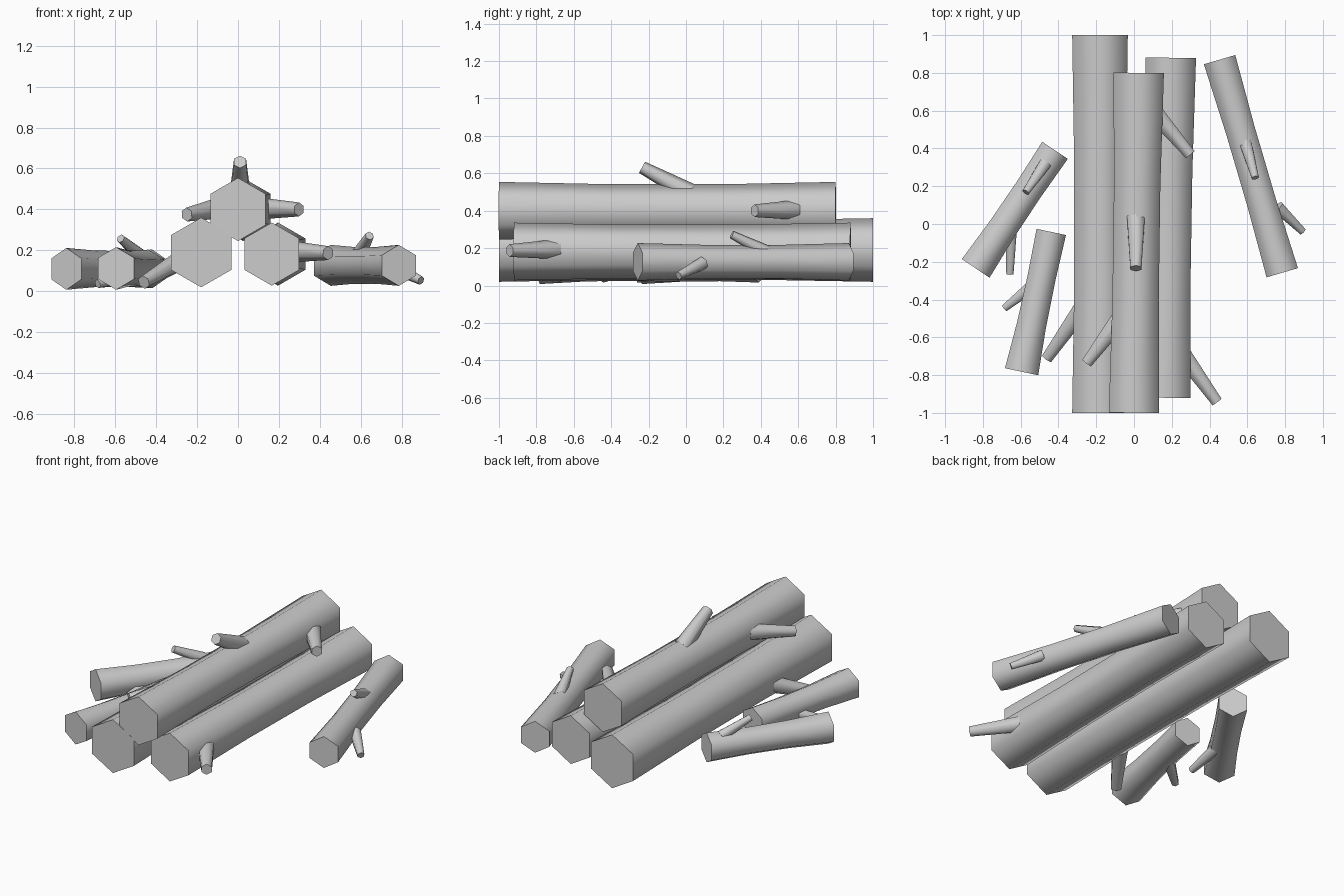
import bpy, bmesh, math
from mathutils import Vector

if "Cube" in bpy.data.objects:
    bpy.data.objects.remove(bpy.data.objects["Cube"], do_unlink=True)

GREY = (0.6, 0.6, 0.6, 1)
bark = bpy.data.materials.new("grey_wood")
bark.use_nodes = True
bark.diffuse_color = GREY
bark.node_tree.nodes["Principled BSDF"].inputs["Base Color"].default_value = GREY


def hex_rod(name, start, end, r0, r1, waist=1.0):
    """Six-sided rod with one corner up, tapered, narrowed in the middle."""
    start, end = Vector(start), Vector(end)
    axis = (end - start).normalized()
    side = axis.cross(Vector((0, 0, 1))).normalized()
    up = side.cross(axis)
    bm = bmesh.new()
    rings = []
    steps = ((0, 1), (1 / 3, waist), (2 / 3, waist), (1, 1)) if waist < 1 else ((0, 1), (1, 1))
    for t, scale in steps:
        r = (r0 + (r1 - r0) * t) * scale
        c = start.lerp(end, t)
        rings.append([bm.verts.new(c + r * (math.sin(k * math.pi / 3) * side
                                            + math.cos(k * math.pi / 3) * up))
                      for k in range(6)])
    for a, b in zip(rings, rings[1:]):
        for k in range(6):
            n = (k + 1) % 6
            bm.faces.new((a[k], a[n], b[n], b[k]))
    bm.faces.new(rings[0])
    bm.faces.new(rings[-1])
    bmesh.ops.recalc_face_normals(bm, faces=bm.faces)
    mesh = bpy.data.meshes.new(name)
    bm.to_mesh(mesh)
    bm.free()
    mesh.materials.append(bark)
    obj = bpy.data.objects.new(name, mesh)
    bpy.context.collection.objects.link(obj)
    # Smooth sides, crisp cut ends
    bpy.ops.object.select_all(action="DESELECT")
    obj.select_set(True)
    bpy.context.view_layer.objects.active = obj
    bpy.ops.object.shade_smooth_by_angle(angle=math.radians(70))


# Stack of three big logs
hex_rod("left_big_log", (-0.18, -1, 0.19), (-0.18, 1, 0.19), 0.17, 0.17, 0.93)
hex_rod("right_big_log", (0.165, -0.92, 0.182), (0.195, 0.88, 0.182), 0.154, 0.154, 0.93)
hex_rod("top_big_log", (0, -1, 0.4), (0.025, 0.8, 0.4), 0.154, 0.154, 0.92)

# Loose small logs
hex_rod("right_small_log", (0.785, -0.258, 0.127), (0.453, 0.87, 0.127), 0.1, 0.1, 0.9)
hex_rod("left_front_small_log", (-0.595, -0.782, 0.112), (-0.438, -0.042, 0.112), 0.104, 0.092, 0.9)
hex_rod("left_back_small_log", (-0.838, -0.235, 0.11), (-0.418, 0.39, 0.11), 0.102, 0.094, 0.9)

# Thick branch stubs on the big logs
for name, a, b in (
    ("top_log_upper_branch", (0.01, 0.03, 0.49), (0.01, -0.235, 0.632)),
    ("top_log_right_branch", (0.1, 0.6, 0.405), (0.298, 0.367, 0.4)),
    ("top_log_left_branch", (-0.08, -0.51, 0.41), (-0.25, -0.735, 0.375)),
    ("right_log_branch", (0.25, -0.68, 0.195), (0.44, -0.943, 0.187)),
    ("left_log_branch", (-0.27, -0.44, 0.16), (-0.46, -0.71, 0.045)),
):
    hex_rod(name, a, b, 0.054, 0.034)

# Thin twigs on the small logs
for name, a, b in (
    ("right_small_upper_twig", (0.59, 0.43, 0.18), (0.642, 0.245, 0.272)),
    ("right_small_side_twig", (0.76, 0.09, 0.12), (0.893, -0.04, 0.053)),
    ("left_back_upper_twig", (-0.47, 0.32, 0.17), (-0.573, 0.168, 0.258)),
    ("left_back_side_twig", (-0.65, 0, 0.085), (-0.657, -0.265, 0.037)),
    ("left_front_side_twig", (-0.54, -0.33, 0.085), (-0.685, -0.445, 0.037)),
):
    hex_rod(name, a, b, 0.037, 0.022)
